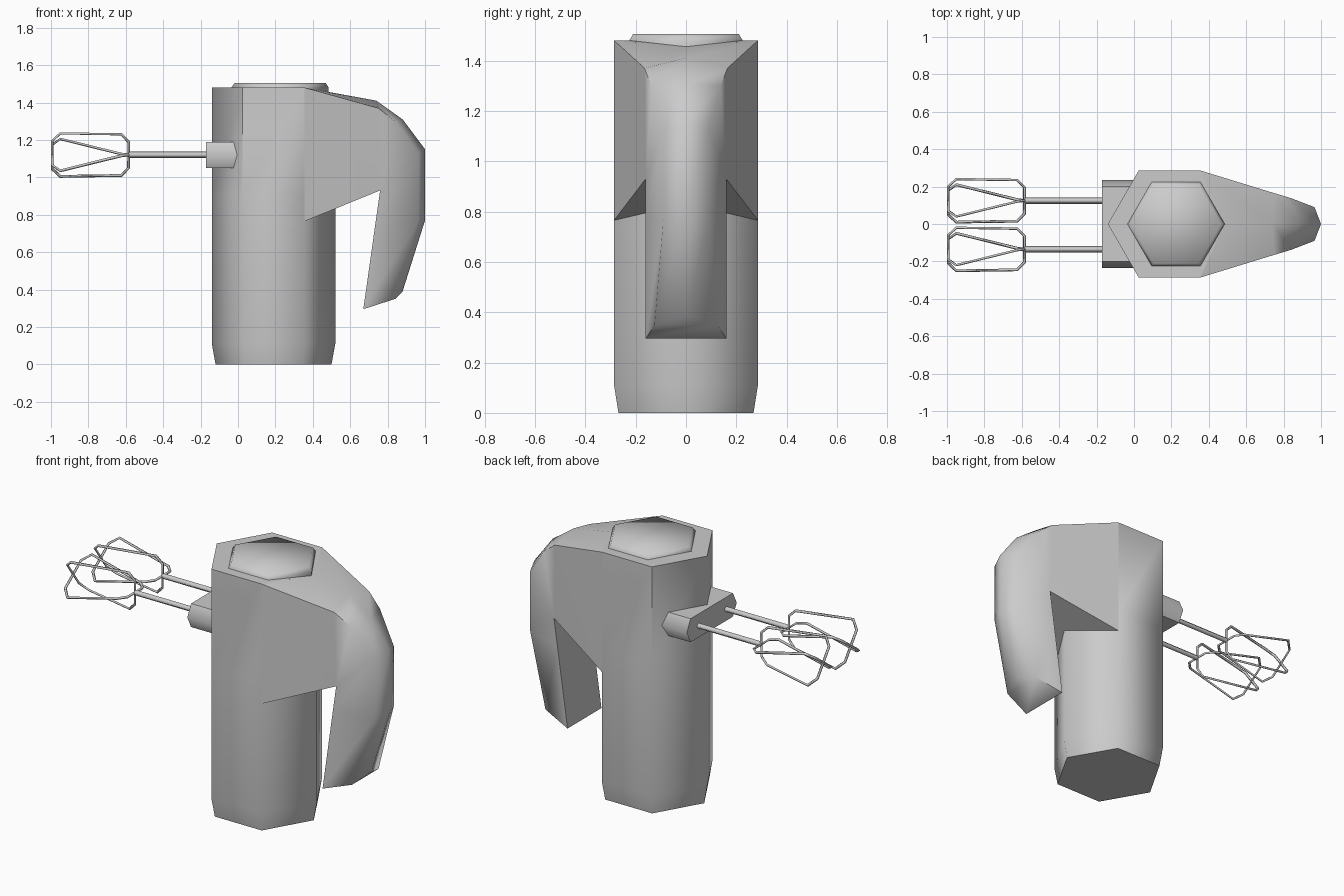
import bpy, bmesh
from math import cos, sin, pi, radians

cube = bpy.data.objects.get("Cube")
if cube:
    bpy.data.objects.remove(cube, do_unlink=True)

grey = bpy.data.materials.new("light_grey")
grey.use_nodes = True
grey.diffuse_color = (0.6, 0.6, 0.6, 1)
grey.node_tree.nodes["Principled BSDF"].inputs["Base Color"].default_value = (0.6, 0.6, 0.6, 1)


def activate(obj):
    bpy.ops.object.select_all(action='DESELECT')
    obj.select_set(True)
    bpy.context.view_layer.objects.active = obj


def loft(name, rings, split_top=None):
    """Skin a row of closed rings and cap both ends."""
    bm = bmesh.new()
    rows = [[bm.verts.new(p) for p in ring] for ring in rings]
    n = len(rows[0])
    for a, b in zip(rows, rows[1:]):
        for i in range(n):
            j = (i + 1) % n
            bm.faces.new((a[i], a[j], b[j], b[i]))
    bm.faces.new(rows[0])
    bm.faces.new(rows[-1])
    if split_top:
        bmesh.ops.connect_verts(bm, verts=[rows[-1][i] for i in split_top])
    bmesh.ops.remove_doubles(bm, verts=bm.verts, dist=0.0005)
    bmesh.ops.recalc_face_normals(bm, faces=bm.faces)
    mesh = bpy.data.meshes.new(name)
    bm.to_mesh(mesh)
    bm.free()
    mesh.materials.append(grey)
    obj = bpy.data.objects.new(name, mesh)
    bpy.context.collection.objects.link(obj)
    activate(obj)
    bpy.ops.object.shade_smooth_by_angle(angle=radians(62))
    return obj


def hexagon(cx, r, z):
    return [(cx + r * cos(i * pi / 3), r * sin(i * pi / 3), z) for i in range(6)]


def wire(name, points, radius, closed):
    curve = bpy.data.curves.new(name, 'CURVE')
    curve.dimensions = '3D'
    curve.bevel_depth = radius
    curve.bevel_resolution = 0
    curve.use_fill_caps = True
    spline = curve.splines.new('POLY')
    spline.points.add(len(points) - 1)
    for p, co in zip(spline.points, points):
        p.co = (*co, 1)
    spline.use_cyclic_u = closed
    curve.materials.append(grey)
    obj = bpy.data.objects.new(name, curve)
    bpy.context.collection.objects.link(obj)
    activate(obj)
    bpy.ops.object.convert(target='MESH')
    return obj


# Hexagonal motor body, tapered at the foot, top sloping down at the rear
top = hexagon(0.19, 0.33, 1.48)
top[0] = (0.485, 0, 1.455)
body = loft("motor_body", [hexagon(0.19, 0.31, 0), hexagon(0.19, 0.33, 0.11),
                           hexagon(0.19, 0.33, 0.9), top], split_top=(1, 5))
# Crease on the upper front corners
verts = body.data.vertices
for edge in body.data.edges:
    a, b = (verts[i].co for i in edge.vertices)
    if min(a.z, b.z) > 0.85 and abs(a.z - b.z) > 0.3 and abs(a.x - 0.025) < 0.01:
        edge.use_edge_sharp = True

# Raised cap on the top
loft("top_cap", [hexagon(0.225, 0.26, 1.45), hexagon(0.225, 0.26, 1.48),
                 hexagon(0.225, 0.243, 1.505)])


# Neck and hooked handle: inner corner, outer corner and ridge of each section
def section(inner, outer, ridge):
    mirror = [(x, -y, z) for x, y, z in (outer, inner)]
    return [inner, outer, (ridge[0], 0, ridge[1])] + mirror


armpit = (0.76, 0.16, 0.93)
loft("handle", [
    section((0.355, 0.286, 0.765), (0.355, 0.286, 1.48), (0.485, 1.455)),
    section(armpit, (0.75, 0.165, 1.37), (0.74, 1.41)),
    section(armpit, (0.84, 0.138, 1.3), (0.88, 1.31)),
    section(armpit, (0.965, 0.09, 1.13), (1.0, 1.15)),
    section((0.737, 0.16, 0.77), (0.965, 0.09, 0.77), (1.0, 0.77)),
    section((0.67, 0.16, 0.295), (0.84, 0.125, 0.35), (0.88, 0.39)),
])

# Socket bar that holds both beaters
bar = [(0.235, 1.12), (0.2, 1.19), (-0.2, 1.19), (-0.235, 1.12), (-0.2, 1.05), (0.2, 1.05)]
loft("socket_bar", [[(x, y, z) for y, z in bar] for x in (-0.17, 0.05)])

# Beaters: a shaft and two crossed loops that twist towards the tip
half = [(-0.585, 0.07, 0), (-0.625, 0.11, 0.005), (-0.95, 0.115, 0.085), (-0.993, 0.075, 0.055)]
loop = half + [(x, -r, -t) for x, r, t in reversed(half)]
for side, cy in (("left", 0.125), ("right", -0.135)):
    wire(side + "_shaft", [(-0.1, cy, 1.12), (-0.585, cy, 1.12)], 0.017, False)
    wire(side + "_flat_loop", [(x, cy + r, 1.12 + t) for x, r, t in loop], 0.008, True)
    wire(side + "_upright_loop", [(x, cy - t, 1.12 + r) for x, r, t in loop], 0.008, True)
